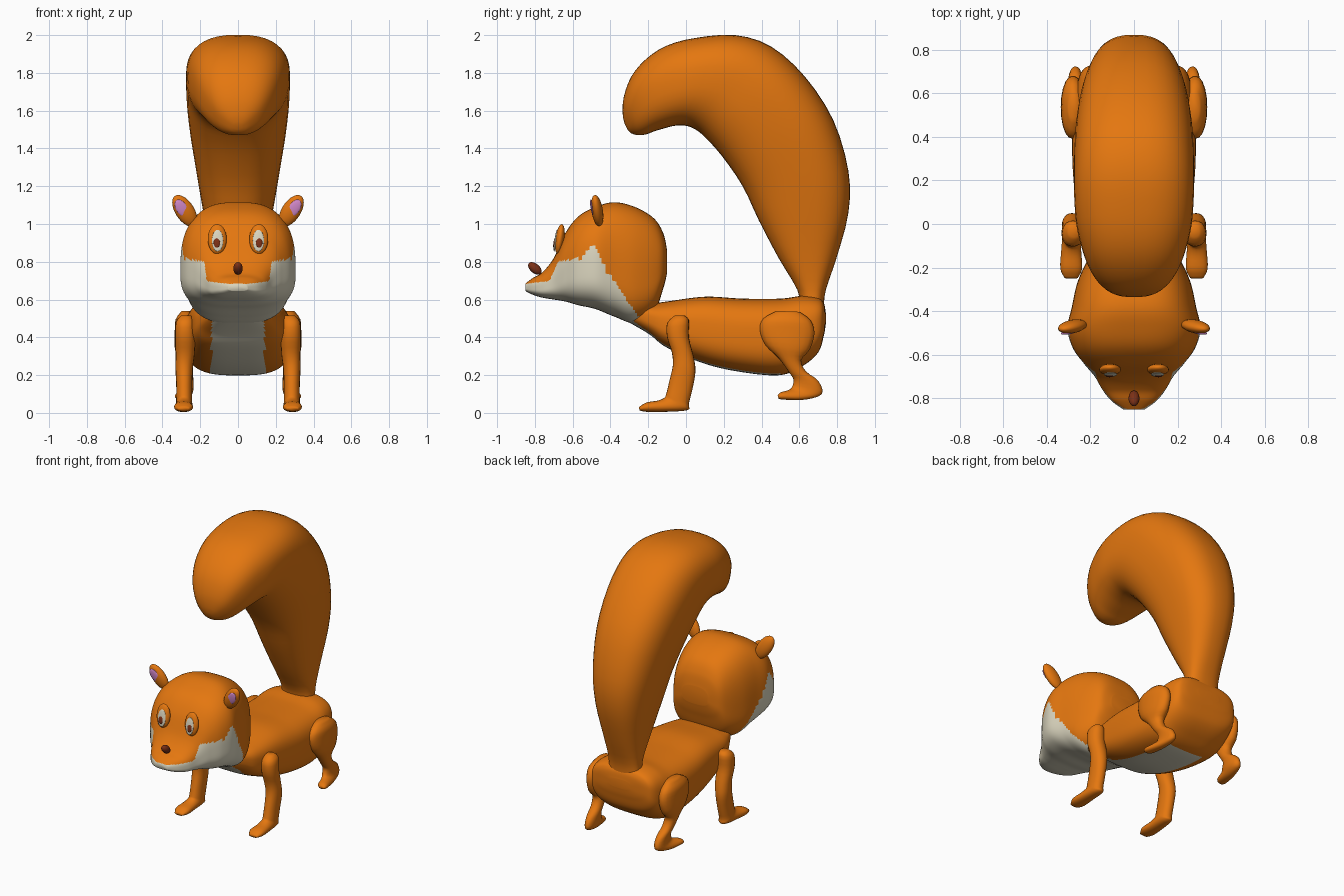
import bpy, bmesh, math
from mathutils import Vector, Matrix

if "Cube" in bpy.data.objects:
    bpy.data.objects.remove(bpy.data.objects["Cube"])


def material(name, rgb):
    m = bpy.data.materials.new(name)
    m.diffuse_color = (*rgb, 1)
    m.use_nodes = True
    m.node_tree.nodes["Principled BSDF"].inputs["Base Color"].default_value = m.diffuse_color
    return m


ORANGE = material("orange fur", (0.78, 0.185, 0.005))
CREAM = material("cream fur", (0.71, 0.67, 0.52))
PINK = material("ear pink", (0.68, 0.26, 0.62))
BROWN = material("nose brown", (0.20, 0.03, 0.008))


def finish(name, bm, mats, rule=None):
    bmesh.ops.recalc_face_normals(bm, faces=bm.faces)
    for f in bm.faces:
        f.smooth = True
        if rule:
            f.material_index = rule(f.calc_center_median(), f.normal)
    me = bpy.data.meshes.new(name)
    bm.to_mesh(me)
    bm.free()
    for m in mats:
        me.materials.append(m)
    ob = bpy.data.objects.new(name, me)
    bpy.context.collection.objects.link(ob)
    return ob


def spline(rows, steps):
    """Catmull-Rom through rows of numbers."""
    out = []
    for i in range(len(rows) - 1):
        a, b = rows[max(i - 1, 0)], rows[i]
        c, d = rows[i + 1], rows[min(i + 2, len(rows) - 1)]
        for k in range(steps):
            t = k / steps
            out.append([0.5 * (2 * q + (r - p) * t + (2 * p - 5 * q + 4 * r - s) * t * t
                               + (3 * q - p - 3 * r + s) * t ** 3)
                        for p, q, r, s in zip(a, b, c, d)])
    return out + [list(rows[-1])]


def loft(name, rows, mats, power=2.0, mid=0.5, n=32, steps=3, side=1, rule=None):
    """Rows: (y1, z1, y2, z2, half width, x centre); each ring spans both points."""
    bm = bmesh.new()
    rings = []
    for y1, z1, y2, z2, hw, xc in spline(rows, steps):
        p1, p2 = Vector((0, y1, z1)), Vector((0, y2, z2))
        m = p2.lerp(p1, mid)
        ring = []
        for k in range(n):
            a = 2 * math.pi * k / n
            u, v = (math.copysign(abs(w) ** (2 / power), w) for w in (math.cos(a), math.sin(a)))
            p = m + ((p1 - m) * v if v > 0 else (p2 - m) * -v)
            p.x = side * (xc + hw * u)
            ring.append(bm.verts.new(p))
        rings.append(ring)
    for r, s in zip(rings, rings[1:]):
        for k in range(n):
            j = (k + 1) % n
            bm.faces.new((r[k], r[j], s[j], s[k]))
    bm.faces.new(rings[0])
    bm.faces.new(rings[-1])
    return finish(name, bm, mats, rule)


def ellipsoid(name, loc, size, mat, rx=0, ry=0):
    bm = bmesh.new()
    bmesh.ops.create_uvsphere(bm, u_segments=24, v_segments=14, radius=1)
    mtx = (Matrix.Translation(loc) @ Matrix.Rotation(ry, 4, 'Y')
           @ Matrix.Rotation(rx, 4, 'X') @ Matrix.Diagonal((*size, 1)))
    bm.transform(mtx)
    return finish(name, bm, [mat])


# Body with a cream belly stripe
body = [(-.34, .62, -.34, .50, .12), (-.20, .58, -.20, .42, .20), (-.10, .59, -.10, .345, .24),
        (.10, .615, .10, .26, .268), (.30, .605, .30, .215, .283), (.50, .605, .50, .20, .28),
        (.62, .62, .62, .25, .265), (.70, .61, .70, .32, .24), (.73, .58, .73, .41, .19),
        (.74, .53, .74, .47, .08)]
loft("body", [r + (0,) for r in body], [ORANGE, CREAM], power=3, n=64, steps=8,
     rule=lambda c, nrm: int(abs(c.x) < 0.14 and nrm.z < -0.2 and c.y < 0.5))

# Large curled tail: outer edge, inner edge, half width
tail = [(.73, .56, .60, .56, .12), (.74, .65, .59, .65, .115), (.80, .83, .49, .82, .14),
        (.86, 1.06, .385, 1.02, .18), (.86, 1.28, .30, 1.20, .215), (.78, 1.55, .19, 1.36, .25),
        (.63, 1.78, .10, 1.46, .27), (.45, 1.94, .05, 1.50, .275), (.26, 2.0, 0, 1.52, .275),
        (.05, 1.985, -.06, 1.52, .265), (-.10, 1.945, -.12, 1.505, .24),
        (-.21, 1.875, -.17, 1.49, .21), (-.29, 1.78, -.21, 1.475, .17),
        (-.33, 1.67, -.25, 1.47, .12), (-.335, 1.58, -.29, 1.48, .06),
        (-.325, 1.53, -.31, 1.50, .02)]
loft("tail", [r + (0,) for r in tail], [ORANGE], power=2.5, mid=0.55, n=40)

# Head: y, top, bottom, half width; cream below a line that follows the cheek
head = [(-.10, .86, .74, .10), (-.12, .95, .66, .17), (-.17, 1.03, .53, .215),
        (-.27, 1.09, .475, .26), (-.38, 1.115, .51, .285), (-.48, 1.09, .55, .305),
        (-.57, 1.04, .57, .28), (-.64, .95, .59, .23), (-.70, .82, .60, .18),
        (-.76, .745, .61, .145), (-.81, .715, .625, .105), (-.85, .685, .645, .05)]
edge = [(-.87, .68), (-.72, .70), (-.68, .80), (-.55, .82), (-.49, .90), (-.44, .79),
        (-.33, .62), (-.2, .44), (0, .4)]


def cheek(c, nrm):
    for (y0, z0), (y1, z1) in zip(edge, edge[1:]):
        if y0 <= c.y <= y1:
            return int(c.z < z0 + (z1 - z0) * (c.y - y0) / (y1 - y0))
    return 0


loft("head", [(y, t, y, b, w, 0) for y, t, b, w in head], [ORANGE, CREAM],
     power=2.9, mid=0.36, n=112, steps=9, rule=cheek)

# Nose
ellipsoid("nose", (0, -.80, .765), (.025, .042, .025), BROWN, rx=math.radians(-40))

front_leg = [(-.06, .515, -.01, .515, .025, .275), (-.10, .475, .015, .49, .048, .28),
             (-.10, .40, .015, .40, .053, .28), (-.075, .32, .04, .30, .05, .28),
             (-.07, .25, .05, .22, .046, .285), (-.09, .16, .035, .13, .042, .285),
             (-.105, .10, .015, .05, .042, .285), (-.115, .08, .01, .015, .043, .285),
             (-.15, .065, -.10, .006, .046, .288), (-.21, .055, -.20, .005, .05, .288),
             (-.25, .03, -.245, .012, .03, .288)]
hind_leg = [(.48, .54, .60, .535, .025, .275), (.41, .50, .66, .49, .05, .28),
            (.39, .44, .68, .42, .055, .28), (.42, .36, .655, .335, .052, .283),
            (.49, .29, .61, .28, .042, .28), (.545, .215, .635, .22, .036, .275),
            (.57, .175, .70, .17, .034, .27), (.56, .135, .72, .10, .033, .27),
            (.54, .12, .63, .07, .034, .285), (.50, .108, .52, .07, .034, .30),
            (.485, .092, .49, .075, .02, .305)]

for s, label in ((1, "right"), (-1, "left")):
    # Legs
    loft(label + "_front_leg", front_leg, [ORANGE], power=2.2, n=20, side=s)
    loft(label + "_hind_leg", hind_leg, [ORANGE], power=2.2, n=20, side=s)
    # Ears with pink inside
    tilt = s * math.radians(33)
    ellipsoid(label + "_ear", (s * .282, -.47, 1.07), (.05, .03, .095), ORANGE,
              rx=math.radians(8), ry=tilt)
    ellipsoid(label + "_inner_ear", (s * .298, -.496, 1.083), (.03, .008, .052), PINK,
              rx=math.radians(10), ry=tilt)
    # Eyes: orange rim, cream plate, brown pupil
    lean = math.radians(-8)
    ellipsoid(label + "_eye_rim", (s * .11, -.668, .92), (.05, .024, .08), ORANGE, rx=lean)
    ellipsoid(label + "_eye", (s * .108, -.690, .912), (.03, .007, .058), CREAM, rx=lean)
    ellipsoid(label + "_pupil", (s * .112, -.697, .9), (.017, .005, .026), BROWN, rx=lean)
